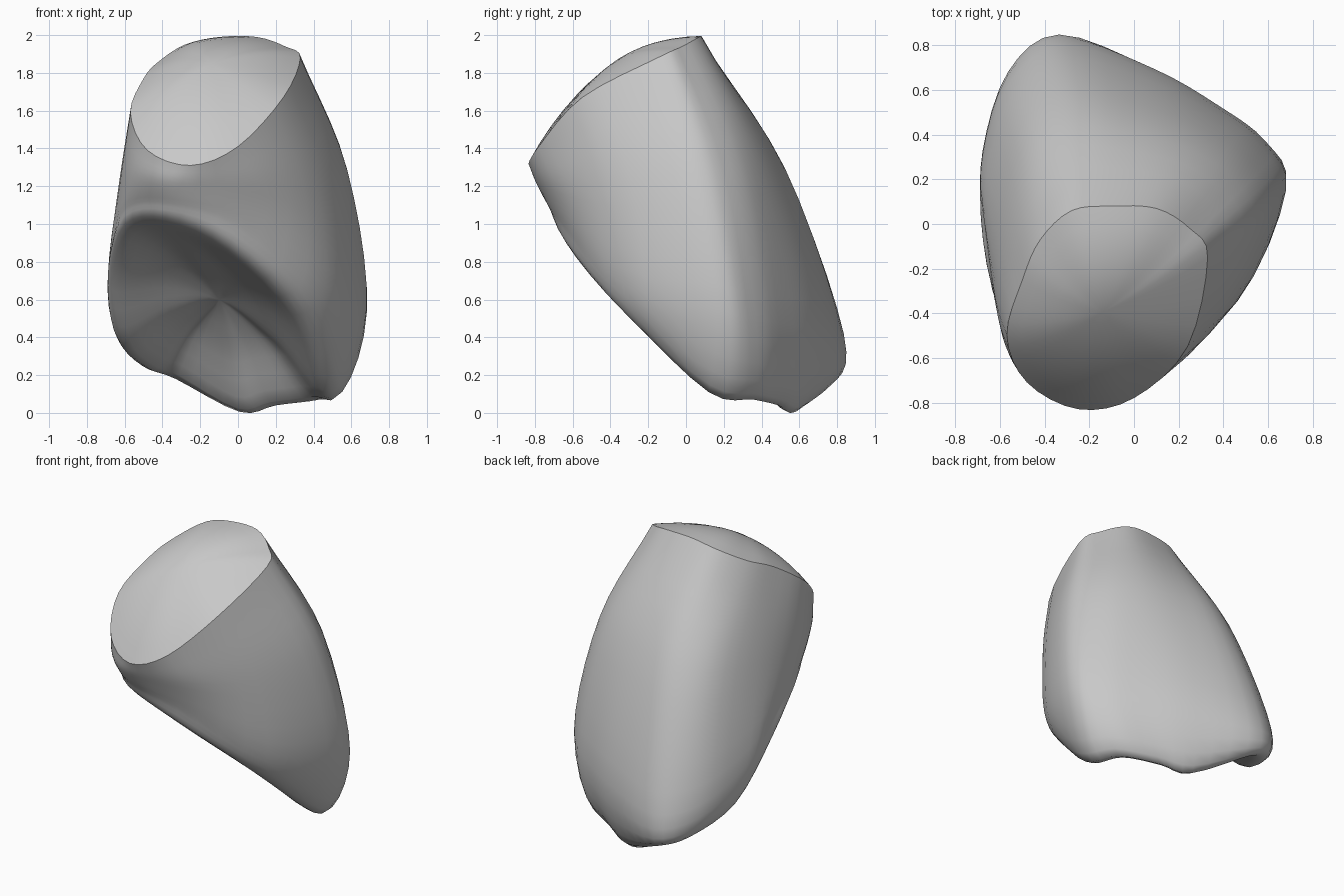
import bpy, bmesh
from mathutils import Vector

cube = bpy.data.objects.get("Cube")
if cube:
    bpy.data.objects.remove(cube, do_unlink=True)

grey = bpy.data.materials.new("stone grey")
grey.use_nodes = True
grey.diffuse_color = (0.58, 0.58, 0.58, 1)
grey.node_tree.nodes["Principled BSDF"].inputs["Base Color"].default_value = (0.58, 0.58, 0.58, 1)

# Oblique cross-sections, 12 points each, counter-clockwise from the +x corner
RIM = [(.33, -.15, 1.88), (.25, -.02, 1.94), (.10, .07, 1.99), (-.10, .08, 1.99),
       (-.28, .06, 1.95), (-.42, -.07, 1.86), (-.50, -.25, 1.77), (-.57, -.50, 1.59),
       (-.48, -.71, 1.39), (-.25, -.83, 1.31), (.00, -.78, 1.41), (.24, -.55, 1.67)]
MIDDLE = [(.58, .03, 1.28), (.49, .24, 1.30), (.29, .38, 1.32), (.02, .47, 1.33),
          (-.26, .52, 1.29), (-.48, .38, 1.27), (-.60, .05, 1.25), (-.62, -.34, 1.25),
          (-.53, -.63, 1.25), (-.30, -.79, 1.215), (.08, -.70, 1.21), (.42, -.39, 1.20)]
WIDEST = [(.68, .16, .55), (.59, .37, .50), (.38, .53, .47), (.08, .70, .45),
          (-.33, .835, .42), (-.57, .66, .48), (-.68, .30, .65), (-.67, .00, .87),
          (-.59, -.44, 1.09), (-.35, -.71, 1.11), (.00, -.66, 1.01), (.46, -.33, .68)]
LOWER = [(.50, .12, .11), (.43, .36, .07), (.20, .49, .04), (.01, .58, .005),
         (-.33, .76, .18), (-.48, .65, .24), (-.61, .36, .38), (-.66, .02, .73),
         (-.58, -.33, .97), (-.38, -.60, 1.01), (-.05, -.60, .87), (.32, -.31, .52)]
HOLLOW = Vector((-.10, .10, .60))      # middle of the hollow underside
STEPS, ROWS = 4, 5


def spline(a, b, c, d, t):
    """Catmull-Rom point between b and c."""
    return 0.5 * (2 * b + (c - a) * t + (2 * a - 5 * b + 4 * c - d) * t ** 2
                  + (3 * b - a - 3 * c + d) * t ** 3)


def smooth_ring(points):
    p = [Vector(q) for q in points]
    n = len(p)
    return [spline(p[i - 1], p[i], p[(i + 1) % n], p[(i + 2) % n], s / STEPS)
            for i in range(n) for s in range(STEPS)]


def build(name, rows, pole):
    """Skin a stack of rings and close it with a fan at the pole."""
    bm = bmesh.new()
    grid = [[bm.verts.new(p) for p in row] for row in rows]
    tip = bm.verts.new(pole)
    n = len(grid[0])
    for j in range(n):
        k = (j + 1) % n
        for a, b in zip(grid, grid[1:]):
            bm.faces.new((a[j], b[j], b[k], a[k]))
        bm.faces.new((grid[-1][j], tip, grid[-1][k]))
    bmesh.ops.recalc_face_normals(bm, faces=bm.faces)
    # make sure the open shell faces away from the middle of the model
    core = Vector((-.05, -.05, 1.1))
    if sum((f.calc_center_median() - core).dot(f.normal) * f.calc_area() for f in bm.faces) < 0:
        bmesh.ops.reverse_faces(bm, faces=bm.faces)
    mesh = bpy.data.meshes.new(name)
    bm.to_mesh(mesh)
    bm.free()
    mesh.materials.append(grey)
    obj = bpy.data.objects.new(name, mesh)
    bpy.context.collection.objects.link(obj)
    bpy.ops.object.select_all(action='DESELECT')
    obj.select_set(True)
    bpy.context.view_layer.objects.active = obj
    bpy.ops.object.shade_smooth_by_angle(angle=1.2)


# Body: rings joined by splines, rolling under into the hollow base
rings = [smooth_ring(r) for r in (RIM, MIDDLE, WIDEST, LOWER)]
rings.append([p.lerp(HOLLOW, 0.5) + Vector((0, 0, 0.04)) for p in rings[3]])
count = len(rings[0])
columns = []
for j in range(count):
    path = [r[j] for r in rings] + [HOLLOW, rings[4][(j + count // 2) % count]]
    path.insert(0, 2 * path[0] - path[1])
    columns.append([spline(*path[i:i + 4], s / ROWS) for i in range(5) for s in range(ROWS)])
build("stone_body", list(zip(*columns)), HOLLOW)

# Cap: shallow dome whose unevenness fades out towards the middle
centre = sum(rings[0], Vector()) / count
normal = Vector((0, -.6, .8))
rise = 0.15


def dome_point(p, t):
    height = (p - centre).dot(normal)
    flat = p - centre - normal * height
    return centre + flat * t + normal * (height * t * t + rise * (1 - t * t))


cap = [[dome_point(p, t) for p in rings[0]] for t in (1, .85, .7, .55, .4, .25, .1)]
build("domed_cap", cap, centre + normal * rise)
